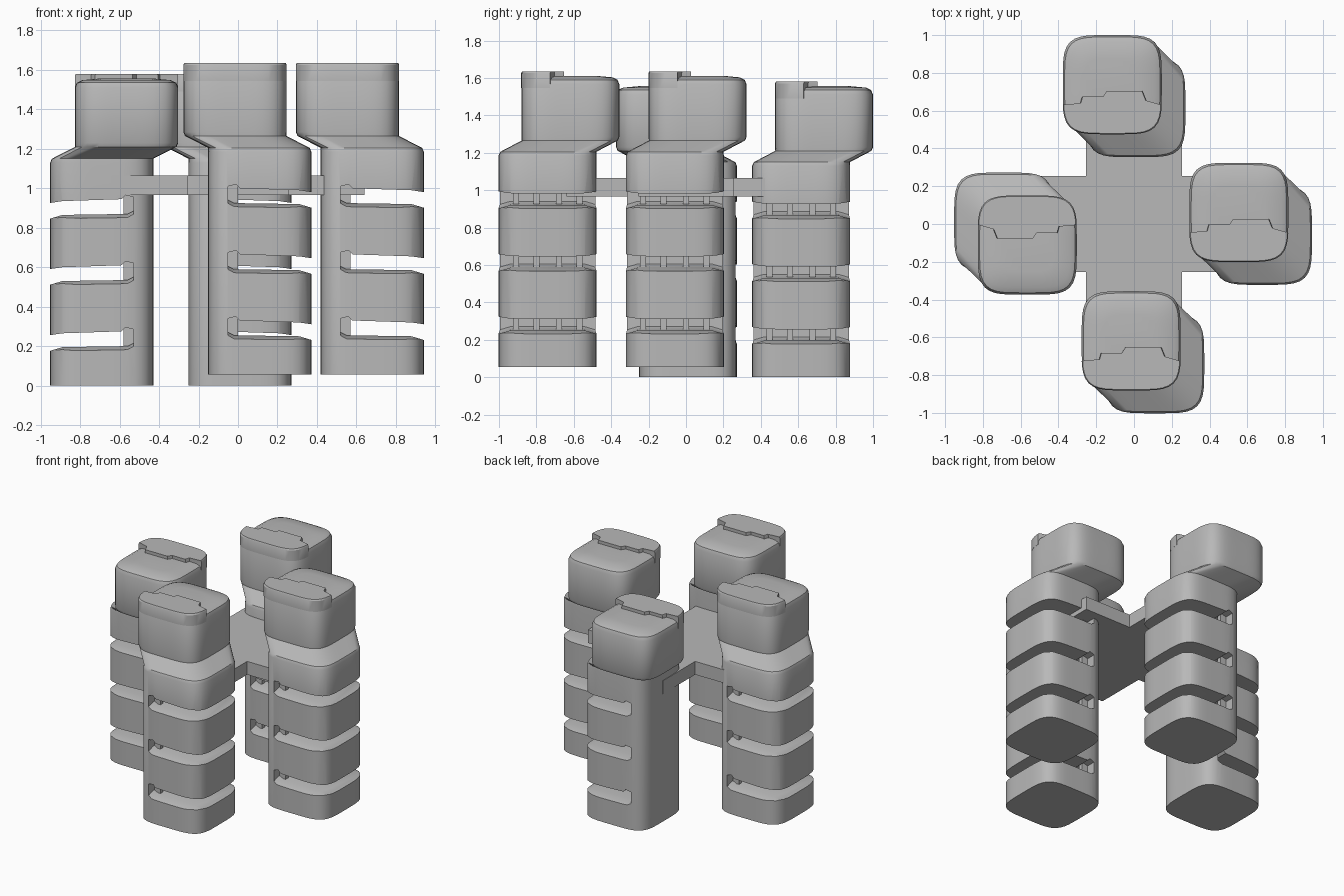
import bpy, bmesh, math
from mathutils import Matrix

cube = bpy.data.objects.get("Cube")
if cube:
    bpy.data.objects.remove(cube, do_unlink=True)

grey = bpy.data.materials.new("plain_grey")
grey.use_nodes = True
colour = (0.48, 0.48, 0.48, 1)
grey.diffuse_color = colour
grey.node_tree.nodes["Principled BSDF"].inputs["Base Color"].default_value = colour

HALF = 0.262
HEAD = (-0.125, 0.122)      # sideways shift of the head over the body
SLOTS = [i * 0.335 for i in range(3)]


def outline(half, centre=(0, 0), steps=64, power=4.5):
    """Soft square outline."""
    points = []
    for i in range(steps):
        a = 2 * math.pi * i / steps
        c, s = math.cos(a), math.sin(a)
        r = half / (abs(c) ** power + abs(s) ** power) ** (1 / power)
        points.append((centre[0] + r * c, centre[1] + r * s))
    return points


def loft(bm, rings):
    """Skin a list of equal rings of 3D points and cap both ends."""
    rows = [[bm.verts.new(p) for p in ring] for ring in rings]
    n = len(rows[0])
    for low, high in zip(rows, rows[1:]):
        for i in range(n):
            j = (i + 1) % n
            bm.faces.new((low[i], low[j], high[j], high[i]))
    bm.faces.new(rows[0][::-1])
    bm.faces.new(rows[-1])


def finish(bm, name):
    bmesh.ops.recalc_face_normals(bm, faces=bm.faces)
    mesh = bpy.data.meshes.new(name)
    bm.to_mesh(mesh)
    bm.free()
    mesh.materials.append(grey)
    obj = bpy.data.objects.new(name, mesh)
    bpy.context.collection.objects.link(obj)
    return obj


def select(obj):
    bpy.ops.object.select_all(action='DESELECT')
    obj.select_set(True)
    bpy.context.view_layer.objects.active = obj


def box(bm, lo, hi):
    size = [b - a for a, b in zip(lo, hi)]
    mid = [(a + b) / 2 for a, b in zip(lo, hi)]
    bmesh.ops.create_cube(bm, size=1, matrix=Matrix.Translation(mid) @ Matrix.Diagonal((*size, 1)))


# Tower: body, sloping neck and offset head in one skin
sections = [(0, HALF, 0), (1.13, HALF, 0), (1.15, 0.257, 0.03), (1.21, 0.257, 0.97),
            (1.23, HALF, 1), (1.51, HALF, 1), (1.535, 0.252, 1), (1.548, 0.225, 1), (1.556, 0.14, 1)]
bm = bmesh.new()
loft(bm, [[(x, y, z) for x, y in outline(h, (HEAD[0] * t, HEAD[1] * t))] for z, h, t in sections])
tower = finish(bm, "tower")

# Side slots, open on three sides, with the floor falling away at the edges
profile = [(-0.16, 0.215), (-0.13, 0.2), (0.2, 0.195), (0.3, 0.165), (0.3, 0.25),
           (0.2, 0.265), (-0.1, 0.275), (-0.12, 0.295), (-0.16, 0.285)]
bm = bmesh.new()
for dz in SLOTS:
    loft(bm, [[(x, y, z + dz - (drop if i < 4 else 0)) for i, (x, z) in enumerate(profile)]
              for y, drop in ((-0.3, 0.03), (-0.2, 0), (0.2, 0), (0.3, 0.03))])
cutter = finish(bm, "slot_cutter")
cutter.hide_render = True
cut = tower.modifiers.new("slots", 'BOOLEAN')
cut.operation = 'DIFFERENCE'
cut.solver = 'EXACT'
cut.object = cutter
select(tower)
bpy.ops.object.modifier_apply(modifier=cut.name)
bpy.data.objects.remove(cutter, do_unlink=True)
bpy.ops.object.shade_smooth_by_angle(angle=math.radians(30))

# Small ribs at the back of each slot
bm = bmesh.new()
for dz in SLOTS:
    for y in (-0.17, -0.06, 0.06, 0.17):
        box(bm, (-0.18, y - 0.016, dz + 0.18), (-0.11, y + 0.016, dz + 0.31))
ribs = finish(bm, "slot_ribs")

# Raised lip with a stepped edge on top of the head
steps = [(0.18, -0.085), (0.16, -0.035), (-0.03, -0.035), (-0.05, -0.065), (-0.16, -0.065), (-0.17, -0.1)]
edge = [p for p in outline(HALF + 0.001) if p[1] < -0.09] + steps
bm = bmesh.new()
loft(bm, [[(x * s + HEAD[0], y * s + HEAD[1], z) for x, y in edge]
          for z, s in ((1.49, 1), (1.57, 1), (1.58, 0.98))])
lip = finish(bm, "head_lip")
select(lip)
bpy.ops.object.shade_smooth_by_angle(angle=math.radians(30))

# Four placements, the last one turned about
places = [("front", 0.11, -0.74, 0.055, 0), ("left", 0.68, -0.06, 0.055, 0),
          ("back", 0.01, 0.616, 0, 0), ("right", -0.69, 0.01, 0, math.pi)]
for k, (side, x, y, z, turn) in enumerate(places):
    for part in (tower, ribs, lip):
        base = part.data.name
        obj = part
        if k:
            obj = part.copy()
            bpy.context.collection.objects.link(obj)
        obj.name = side + "_" + base
        obj.location = (x, y, z)
        obj.rotation_euler.z = turn

# Cross-shaped platform joining the towers
ARM, REACH = 0.255, 0.64
corner = [(REACH, -ARM), (REACH, ARM), (ARM, ARM)]
cross = []
for q in range(4):
    c, s = round(math.cos(q * math.pi / 2)), round(math.sin(q * math.pi / 2))
    cross += [(x * c - y * s, x * s + y * c) for x, y in corner]
bm = bmesh.new()
loft(bm, [[(x, y, z) for x, y in cross] for z in (0.965, 1.065)])
finish(bm, "cross_platform")
